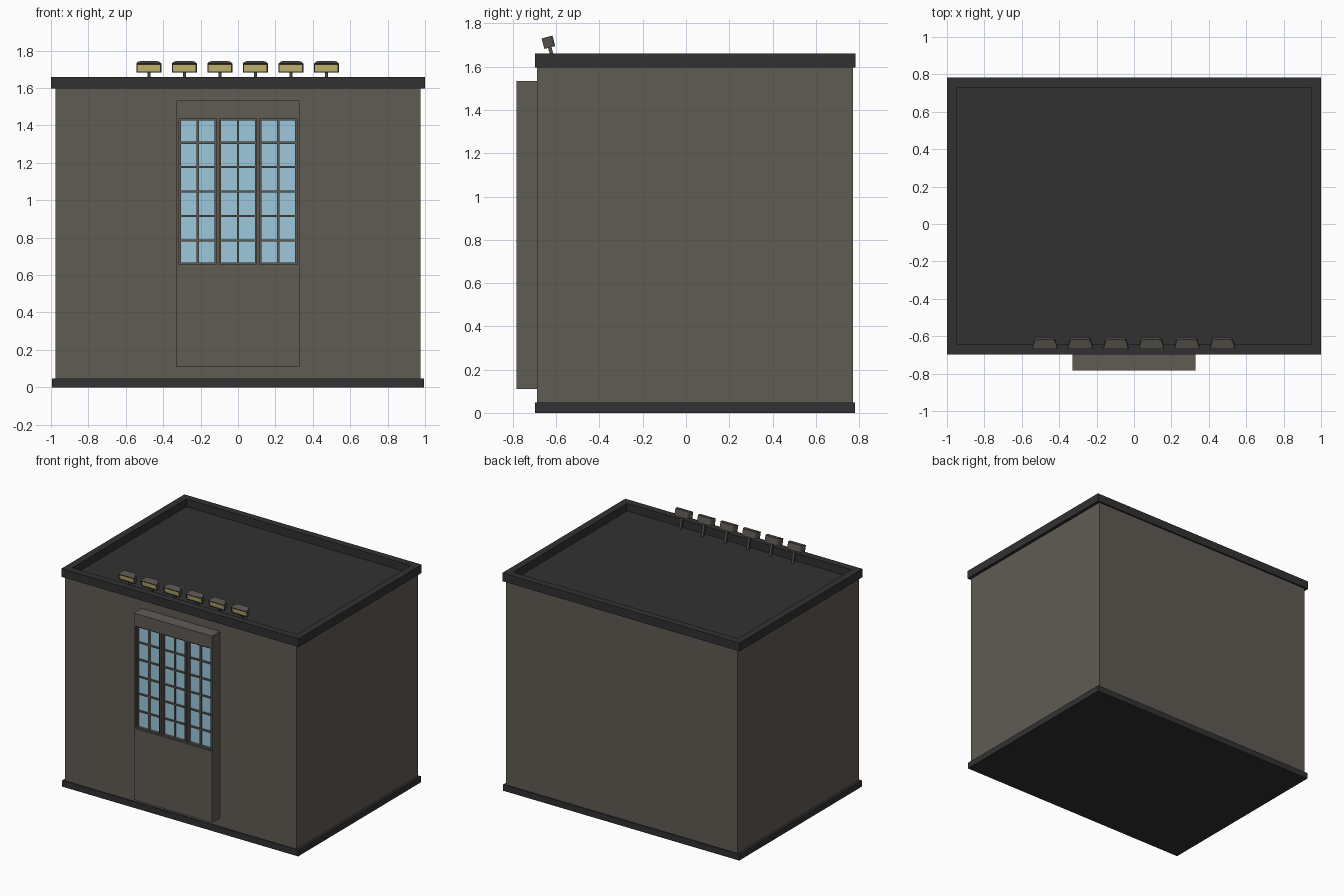
import bpy, bmesh
from math import radians
from mathutils import Matrix, Vector

cube = bpy.data.objects.get("Cube")
if cube:
    bpy.data.objects.remove(cube, do_unlink=True)


def material(name, r, g, b):
    m = bpy.data.materials.new(name)
    m.use_nodes = True
    m.diffuse_color = (r, g, b, 1)
    bsdf = next(n for n in m.node_tree.nodes if n.type == 'BSDF_PRINCIPLED')
    bsdf.inputs["Base Color"].default_value = (r, g, b, 1)
    bsdf.inputs["Roughness"].default_value = 0.8
    return m


wall = material("taupe wall", 0.117, 0.106, 0.089)
trim = material("charcoal trim", 0.031, 0.031, 0.032)
glass = material("blue glass", 0.34, 0.58, 0.72)
lamp_glow = material("yellow lamp", 0.70, 0.59, 0.19)
lamp_metal = material("lamp metal", 0.098, 0.088, 0.074)


def add_box(bm, lo, hi):
    lo, hi = Vector(lo), Vector(hi)
    verts = bmesh.ops.create_cube(bm, size=1)["verts"]
    for v in verts:
        v.co = (lo + hi) / 2 + v.co * (hi - lo)
    return verts


def finish(bm, name, *mats):
    mesh = bpy.data.meshes.new(name)
    bm.to_mesh(mesh)
    bm.free()
    for m in mats:
        mesh.materials.append(m)
    ob = bpy.data.objects.new(name, mesh)
    bpy.context.collection.objects.link(ob)
    return ob


def facing(bm, axis, sign):
    bm.normal_update()
    return [f for f in bm.faces if f.normal[axis] * sign > 0.9]


def recess(bm, faces, border, depth):
    """Leave a flat border round each face, then sink the face straight in."""
    bmesh.ops.inset_individual(bm, faces=faces, thickness=border, use_even_offset=True)
    bm.normal_update()
    bmesh.ops.inset_individual(bm, faces=faces, thickness=0, depth=-depth)


# Walls
bm = bmesh.new()
add_box(bm, (-0.976, -0.688, 0.02), (0.976, 0.771, 1.599))
finish(bm, "walls", wall)

# Plinth
bm = bmesh.new()
add_box(bm, (-0.995, -0.697, 0), (0.995, 0.78, 0.047))
finish(bm, "plinth", trim)

# Parapet round a shallow sunken roof
bm = bmesh.new()
add_box(bm, (-1, -0.697, 1.597), (1, 0.783, 1.66))
recess(bm, facing(bm, 2, 1), 0.054, 0.059)
finish(bm, "parapet_and_roof", trim)

# Projecting bay with three recessed windows cut in its front
FRONT = -0.783
SILL, HEAD = 0.655, 1.438
FRAME, DEPTH = 0.011, 0.03
WINDOWS = [(-0.317, -0.114), (-0.101, 0.101), (0.114, 0.317)]
bm = bmesh.new()
add_box(bm, (-0.33, FRONT, 0.111), (0.33, -0.68, 1.533))


def split_front(point, normal):
    faces = facing(bm, 1, -1)
    geom = faces + list({e for f in faces for e in f.edges}) + list({v for f in faces for v in f.verts})
    bmesh.ops.bisect_plane(bm, geom=geom, plane_co=point, plane_no=normal)


for z in (SILL, HEAD):
    split_front((0, 0, z), (0, 0, 1))
for x in [x for w in WINDOWS for x in w]:
    split_front((x, 0, 0), (1, 0, 0))
panes = []
for f in facing(bm, 1, -1):
    c = f.calc_center_median()
    if SILL < c.z < HEAD and any(a < c.x < b for a, b in WINDOWS):
        panes.append(f)
# Step round each casement, then the deeper glass
recess(bm, panes, 0.001, 0.012)
recess(bm, panes, FRAME - 0.001, DEPTH - 0.012)
for f in panes:
    f.material_index = 1
finish(bm, "window_bay", wall, glass)

# Glazing bars, just proud of the glass
bm = bmesh.new()
BACK = FRONT + DEPTH + 0.002
for a, b in WINDOWS:
    mid = (a + b) / 2
    add_box(bm, (mid - 0.0065, BACK - 0.013, SILL + FRAME), (mid + 0.0065, BACK, HEAD - FRAME))
    for row in range(1, 6):
        z = SILL + (HEAD - SILL) * row / 6
        add_box(bm, (a + FRAME, BACK - 0.012, z - 0.0055), (b - FRAME, BACK, z + 0.0055))
finish(bm, "glazing_bars", wall)

# Row of floodlights tilted down over the parapet edge
TILT = Matrix.Rotation(radians(15), 4, 'X')
for i in range(6):
    place = Matrix.Translation((-0.477 + 0.19 * i, -0.636, 1.713)) @ TILT
    bm = bmesh.new()
    for v in add_box(bm, (-0.067, -0.026, -0.025), (0.067, 0.026, 0.025)):
        if v.co.y > 0:
            v.co.x *= 0.8
    # Rounded rear corners
    rear = [e for e in bm.edges if all(v.co.y > 0 for v in e.verts)
            and abs(e.verts[0].co.x - e.verts[1].co.x) < 0.001]
    bmesh.ops.bevel(bm, geom=rear, offset=0.016, segments=3, affect='EDGES', profile=0.5)
    # Dark bezel round the glowing lens
    lens = facing(bm, 1, -1)
    recess(bm, lens, 0.007, 0.003)
    for f in facing(bm, 1, -1):
        f.material_index = 1 if f in lens else 2
    bm.transform(place)
    finish(bm, f"floodlight_{i + 1}", lamp_metal, lamp_glow, trim)
    # Post down to the roof
    bm = bmesh.new()
    add_box(bm, (-0.008, -0.008, -0.12), (0.008, 0.008, -0.02))
    bm.transform(place)
    finish(bm, f"floodlight_post_{i + 1}", lamp_metal)
